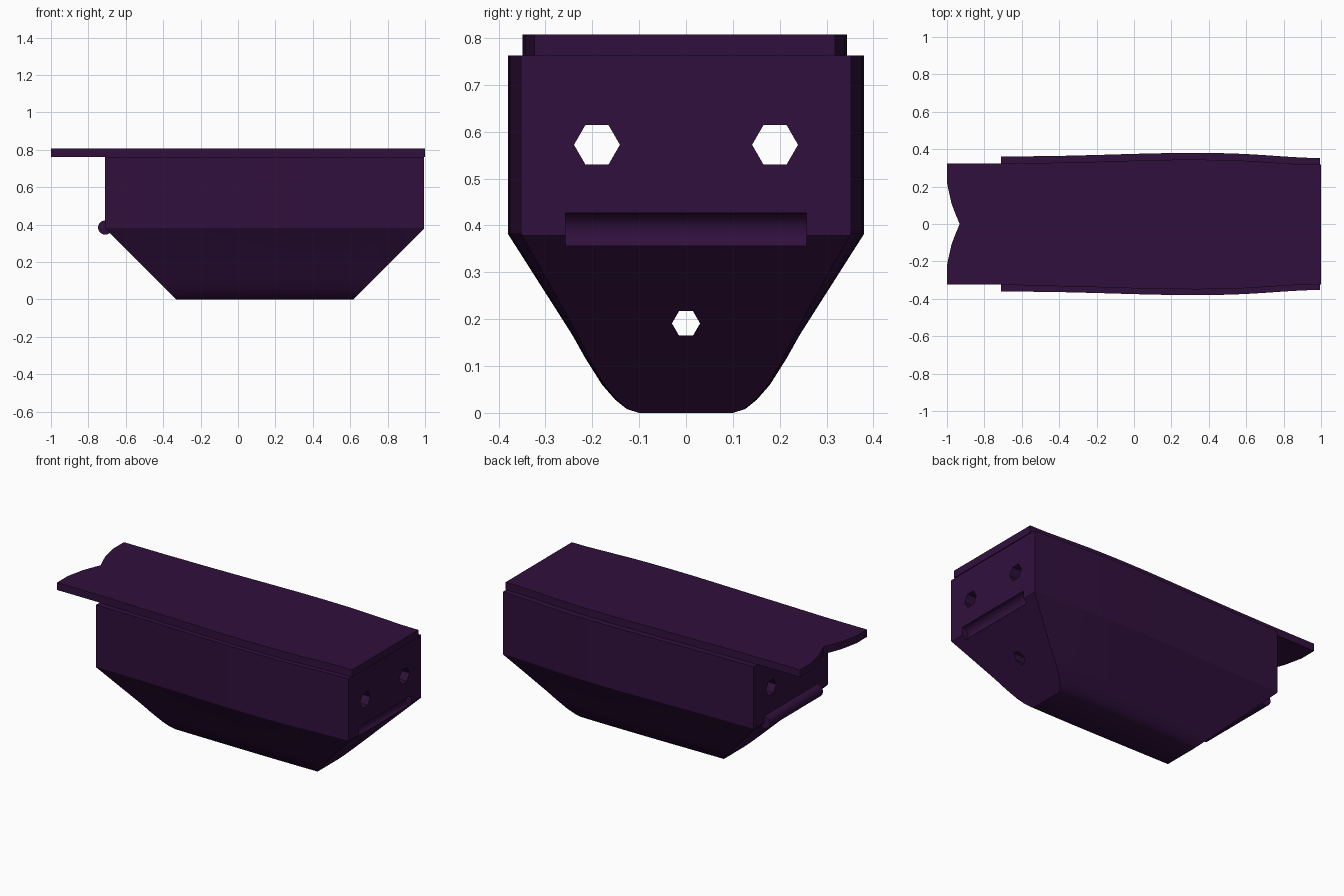
import bpy, bmesh, math
from mathutils import Vector

if "Cube" in bpy.data.objects:
    bpy.data.objects.remove(bpy.data.objects["Cube"])

mat = bpy.data.materials.new("dark purple")
mat.diffuse_color = (0.030, 0.0052, 0.046, 1)
mat.use_nodes = True
mat.node_tree.nodes["Principled BSDF"].inputs["Base Color"].default_value = mat.diffuse_color

TOP, LID_TOP = 0.762, 0.807
X0, X1 = -0.71, 0.995
# half width of the hull along x
WIDTHS = [(-0.71, .36), (-0.4, .364), (-0.2, .369), (0, .375), (0.2, .3795), (0.35, .38),
          (0.5, .378), (0.6, .374), (0.7, .368), (0.8, .361), (0.9, .355), (0.995, .352)]
# half cross-section: (half width at the widest station, z)
SECTION = [(.1, 0), (.126, .008), (.151, .028), (.179, .06), (.215, .117),
           (.243, .167), (.38, .382), (.38, TOP)]


def finish(name, bm):
    bmesh.ops.recalc_face_normals(bm, faces=bm.faces[:])
    me = bpy.data.meshes.new(name)
    bm.to_mesh(me)
    bm.free()
    ob = bpy.data.objects.new(name, me)
    bpy.context.collection.objects.link(ob)
    me.materials.append(mat)
    return ob


def smooth(ob):
    bpy.ops.object.select_all(action='DESELECT')
    bpy.context.view_layer.objects.active = ob
    ob.select_set(True)
    bpy.ops.object.shade_smooth_by_angle(angle=math.radians(25))


def rod(name, r, length, loc, sides, axis):
    rot = (0, math.pi / 2, 0) if axis == 'X' else (math.pi / 2, 0, 0)
    bpy.ops.mesh.primitive_cylinder_add(vertices=sides, radius=r, depth=length,
                                        location=loc, rotation=rot)
    ob = bpy.context.object
    ob.name = name
    ob.data.materials.append(mat)
    return ob


# hull: lofted sections
bm = bmesh.new()
rings = []
for x, w in WIDTHS:
    k = w / .38
    pts = [(y * k, z) for y, z in SECTION] + [(-y * k, z) for y, z in reversed(SECTION)]
    rings.append([bm.verts.new((x, y, z)) for y, z in pts])
n = len(rings[0])
for a, b in zip(rings, rings[1:]):
    for i in range(n):
        j = (i + 1) % n
        bm.faces.new((a[i], a[j], b[j], b[i]))
bm.faces.new(rings[0])
bm.faces.new(rings[-1])
# sloping lower ends
for x, s in ((X0, -1), (X1, 1)):
    geom = bm.verts[:] + bm.edges[:] + bm.faces[:]
    res = bmesh.ops.bisect_plane(bm, geom=geom, plane_co=Vector((x, 0, .378)),
                                 plane_no=Vector((s, 0, -1)), clear_outer=True)
    edges = [e for e in bm.edges if e.is_boundary]
    bmesh.ops.holes_fill(bm, edges=edges, sides=0)
hull = finish("hull", bm)

# through holes and end groove
cutters = [rod("hole_cutter", r, 3, (0, y, z), 6, 'X')
           for r, y, z in ((.049, -.19, .572), (.049, .19, .572), (.03, 0, .191))]
cutters.append(rod("groove_cutter", .039, .514, (X1, 0, .388), 32, 'Y'))
for c in cutters:
    c.hide_render = True
    m = hull.modifiers.new("cut", 'BOOLEAN')
    m.operation, m.solver, m.object = 'DIFFERENCE', 'EXACT', c
    bpy.context.view_layer.objects.active = hull
    bpy.ops.object.modifier_apply(modifier=m.name)
    bpy.data.objects.remove(c)
smooth(hull)

# rounded rail on the other end, matching the groove
smooth(rod("rail", .038, .514, (X0, 0, .384), 32, 'Y'))

# lid: overhanging plate with a pointed notch
side = [(-1, .324)] + [(x, w - .036) for x, w in WIDTHS[:-1]] + [(1, .318)]
notch = [(-1, .22), (-.976, .11), (-.955, .055), (-.932, 0), (-.955, -.055), (-.976, -.11), (-1, -.22)]
outline = side[::-1] + notch + [(x, -y - (.005 if x > X0 else 0)) for x, y in side]
bm = bmesh.new()
f = bm.faces.new([bm.verts.new((x, y, TOP)) for x, y in outline])
up = bmesh.ops.extrude_face_region(bm, geom=[f])["geom"]
bmesh.ops.translate(bm, vec=(0, 0, LID_TOP - TOP),
                    verts=[v for v in up if isinstance(v, bmesh.types.BMVert)])
smooth(finish("lid", bm))
